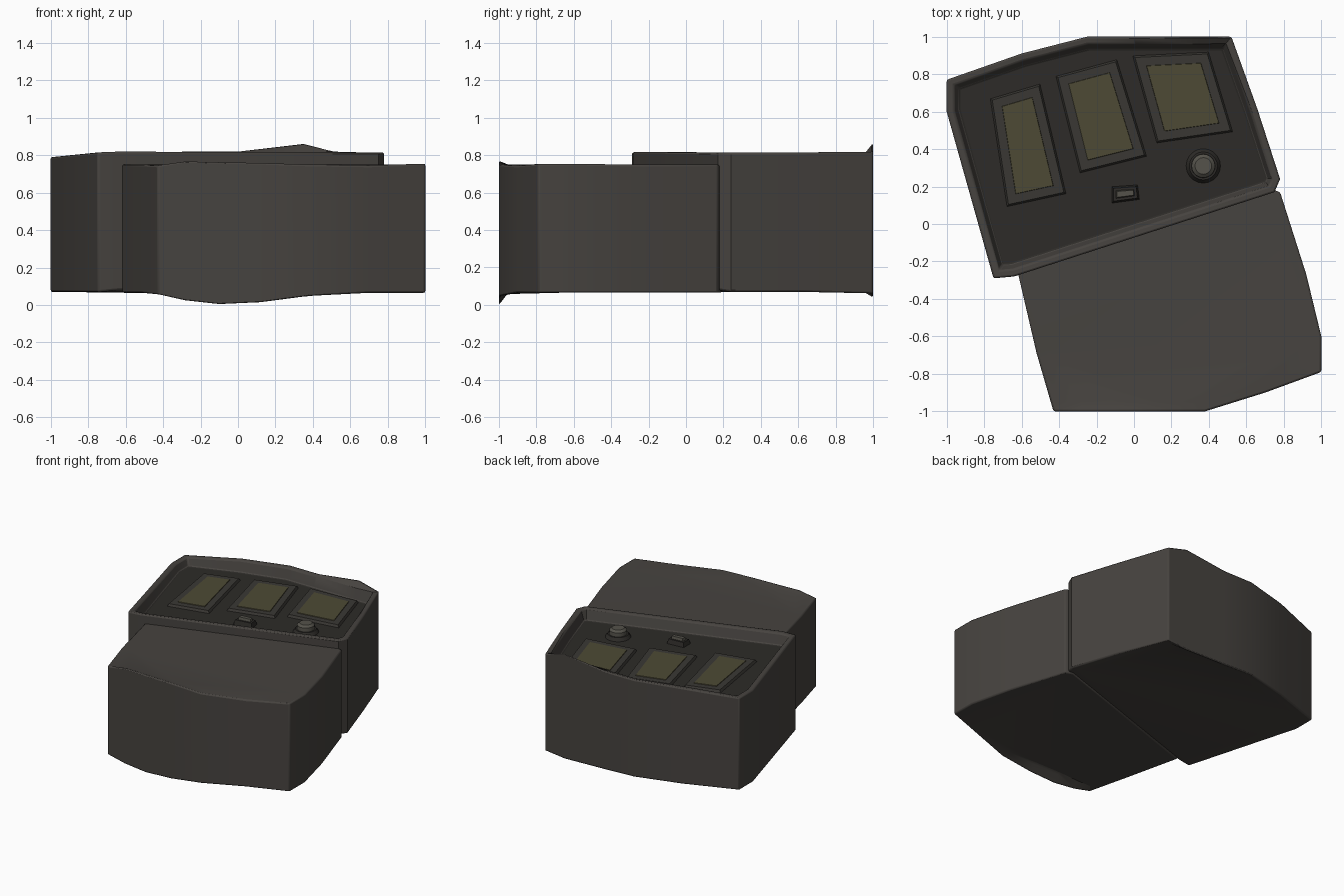
import bpy, bmesh, math
from mathutils import Vector

if "Cube" in bpy.data.objects:
    bpy.data.objects.remove(bpy.data.objects["Cube"])


def material(name, rgb):
    m = bpy.data.materials.new(name)
    m.diffuse_color = (*rgb, 1)
    m.use_nodes = True
    m.node_tree.nodes["Principled BSDF"].inputs["Base Color"].default_value = m.diffuse_color
    return m


CASE = material("case_grey", (0.062, 0.056, 0.050))
DARK = material("tray_dark", (0.026, 0.024, 0.021))
PANEL = material("panel_grey", (0.042, 0.039, 0.034))
OLIVE = material("panel_olive", (0.075, 0.068, 0.035))
METAL = material("knob_grey", (0.09, 0.085, 0.07))


def inset(pts, d):
    """Offset a counter-clockwise outline inwards by d."""
    out = []
    for i, p in enumerate(pts):
        a, b, c = (Vector(q[:2]) for q in (pts[i - 1], p, pts[(i + 1) % len(pts)]))
        e1, e2 = (b - a).normalized(), (c - b).normalized()
        n1, n2 = Vector((-e1.y, e1.x)), Vector((-e2.y, e2.x))
        n = (n1 + n2).normalized()
        out.append(b + n * d / max(n.dot(n1), 0.5))
    return out


def rings_solid(name, pts, rings, mat, bevel=0.0, cap_mat=None):
    """Skin a stack of (inset, heights) rings and cap both ends."""
    bm = bmesh.new()
    loops = []
    for d, zs in rings:
        zs = zs if isinstance(zs, list) else [zs] * len(pts)
        loops.append([bm.verts.new((p.x, p.y, z)) for p, z in zip(inset(pts, d), zs)])
    n = len(pts)
    for lo, hi in zip(loops, loops[1:]):
        for i in range(n):
            j = (i + 1) % n
            bm.faces.new((lo[i], lo[j], hi[j], hi[i]))
    bm.faces.new(loops[0][::-1])
    top = bm.faces.new(loops[-1])
    if cap_mat:
        top.material_index = 1
    me = bpy.data.meshes.new(name)
    bm.to_mesh(me)
    bm.free()
    ob = bpy.data.objects.new(name, me)
    bpy.context.collection.objects.link(ob)
    me.materials.append(mat)
    if cap_mat:
        me.materials.append(cap_mat)
    if bevel:
        b = ob.modifiers.new("soft_edges", 'BEVEL')
        b.width, b.segments, b.limit_method = bevel, 2, 'ANGLE'
        b.angle_limit = math.radians(50)
    bpy.ops.object.select_all(action='DESELECT')
    bpy.context.view_layer.objects.active = ob
    ob.select_set(True)
    bpy.ops.object.shade_smooth_by_angle(angle=math.radians(30))
    return ob


# Rear case: x, y, bottom z, top z; open tray sunk into its top
rear = [(-0.75, -0.29, 0.07, 0.815), (-0.64, -0.28, 0.08, 0.82), (0.75, 0.17, 0.08, 0.815),
        (0.78, 0.24, 0.07, 0.815), (0.66, 0.61, 0.07, 0.815), (0.52, 1.0, 0.06, 0.82),
        (0.35, 1.0, 0.04, 0.865), (0.0, 1.0, 0.05, 0.82), (-0.25, 1.0, 0.06, 0.82),
        (-0.6, 0.91, 0.065, 0.815), (-1.0, 0.77, 0.07, 0.79), (-1.0, 0.6, 0.07, 0.79)]
rim = [min(p[3], 0.815) for p in rear]
rings_solid("rear_case", rear,
            [(0.05, 0.07), (0, [p[2] for p in rear]), (0, [p[3] for p in rear]),
             (0.04, rim), (0.065, 0.73)], CASE, 0.01, DARK)

# Front case: lower lid with a drooping front edge
front = [(-0.62, -0.26, 0.065, 0.75), (-0.52, -0.69, 0.065, 0.75), (-0.43, -1.0, 0.055, 0.745),
         (-0.28, -1.0, 0.02, 0.77), (-0.1, -1.0, 0.0, 0.765), (0.12, -1.0, 0.01, 0.76),
         (0.38, -1.0, 0.045, 0.75), (0.7, -0.9, 0.065, 0.745), (1.0, -0.79, 0.065, 0.755),
         (1.0, -0.6, 0.065, 0.755), (0.92, -0.27, 0.065, 0.75), (0.78, 0.17, 0.065, 0.75),
         (0.72, 0.19, 0.065, 0.75)]
rings_solid("front_case", front,
            [(0.05, 0.065), (0, [p[2] for p in front]), (0, [p[3] for p in front]),
             (0.05, 0.75)], CASE, 0.01)

# Three display panels in the tray, each with a plain tinted patch
panels = [[(-0.68, 0.09), (-0.36, 0.16), (-0.50, 0.75), (-0.77, 0.67)],
          [(-0.29, 0.27), (0.07, 0.36), (-0.09, 0.88), (-0.42, 0.79)],
          [(0.12, 0.43), (0.53, 0.49), (0.40, 0.92), (-0.01, 0.90)]]
for i, outline in enumerate(panels):
    rings_solid(f"display_panel_{i + 1}", outline, [(0, 0.725), (0.012, 0.748)], PANEL)
    rings_solid(f"display_patch_{i + 1}", outline, [(0.055, 0.74), (0.06, 0.752)], OLIVE)

# Round knob and small square button
circle = [(0.37 + 0.085 * math.cos(a * math.tau / 20), 0.31 + 0.085 * math.sin(a * math.tau / 20))
          for a in range(20)]
rings_solid("knob_base", circle, [(-0.01, 0.725), (0.01, 0.755)], DARK)
rings_solid("knob", circle, [(0.02, 0.74), (0.022, 0.785), (0.04, 0.80)], METAL)
button = [(-0.12, 0.11), (0.03, 0.13), (0.02, 0.21), (-0.12, 0.20)]
rings_solid("button_base", button, [(0, 0.725), (0.01, 0.765)], DARK)
rings_solid("button", button, [(0.02, 0.75), (0.028, 0.785)], METAL)
